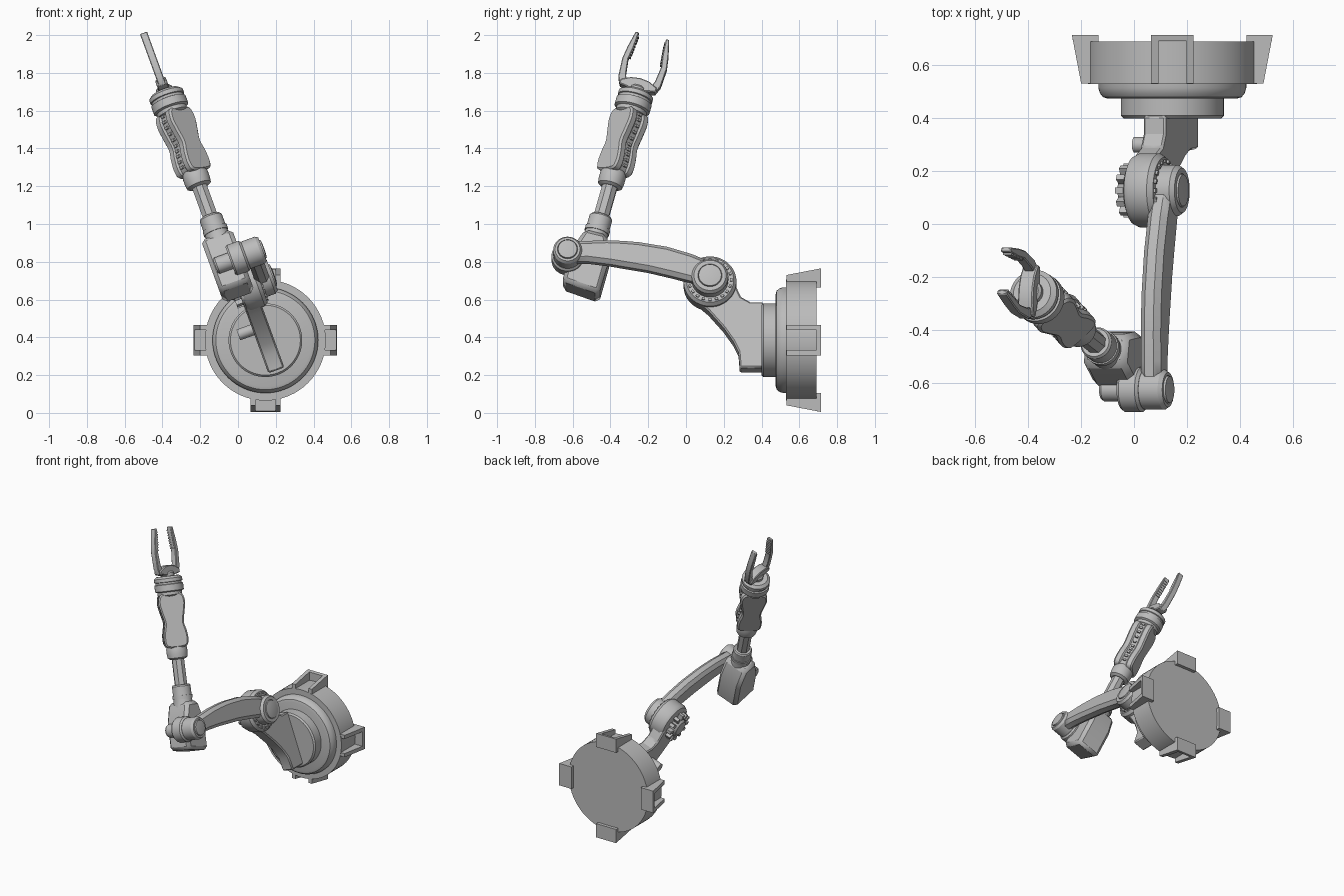
import bpy, bmesh
from math import sin, cos, pi, radians
from mathutils import Matrix, Vector

if "Cube" in bpy.data.objects:
    bpy.data.objects.remove(bpy.data.objects["Cube"])

grey = bpy.data.materials.new("machine grey")
grey.use_nodes = True
grey.diffuse_color = (0.5, 0.5, 0.5, 1)
grey.node_tree.nodes["Principled BSDF"].inputs["Base Color"].default_value = (0.5, 0.5, 0.5, 1)

T = Matrix.Translation


def R(deg, axis):
    return Matrix.Rotation(radians(deg), 4, axis)


# Frames: fixed base, turned arm plane, tilted forearm
BASE = T((0.145, 0, 0.385))
ARM = BASE @ R(-20, 'Y')
FORE = ARM @ T((-0.05, -0.46, 0.672)) @ R(-15, 'X')
BODY = FORE @ R(-45, 'Z')


def finish(name, bm, matrix, bevel=0.0, segments=1):
    bmesh.ops.recalc_face_normals(bm, faces=bm.faces)
    mesh = bpy.data.meshes.new(name)
    bm.to_mesh(mesh)
    bm.free()
    mesh.materials.append(grey)
    ob = bpy.data.objects.new(name, mesh)
    bpy.context.collection.objects.link(ob)
    ob.matrix_world = matrix
    if bevel:
        mod = ob.modifiers.new("edge", 'BEVEL')
        mod.width, mod.segments = bevel, segments
        mod.limit_method, mod.angle_limit = 'ANGLE', radians(35)
    bpy.ops.object.select_all(action='DESELECT')
    ob.select_set(True)
    bpy.context.view_layer.objects.active = ob
    bpy.ops.object.shade_smooth_by_angle(angle=radians(30))
    return ob


def lathe(name, profile, matrix, n=40):
    """Turn (radius, height) points around z and cap both ends."""
    bm = bmesh.new()
    rings = [[bm.verts.new((r * cos(2 * pi * i / n), r * sin(2 * pi * i / n), h))
              for i in range(n)] for r, h in profile]
    for lo, hi in zip(rings, rings[1:]):
        for i in range(n):
            j = (i + 1) % n
            bm.faces.new((lo[i], lo[j], hi[j], hi[i]))
    bm.faces.new(rings[0])
    bm.faces.new(rings[-1])
    return finish(name, bm, matrix)


def prism(name, points, x0, x1, matrix, bevel=0.0, segments=1):
    """Extrude a (y, z) outline along x."""
    bm = bmesh.new()
    a = [bm.verts.new((x0, y, z)) for y, z in points]
    b = [bm.verts.new((x1, y, z)) for y, z in points]
    bm.faces.new(a)
    bm.faces.new(b)
    for i in range(len(a)):
        j = (i + 1) % len(a)
        bm.faces.new((a[i], a[j], b[j], b[i]))
    return finish(name, bm, matrix, bevel, segments)


def studs(name, places, size, matrix):
    bm = bmesh.new()
    for p, rot in places:
        bmesh.ops.create_cube(bm, size=1, matrix=T(p) @ rot @ Matrix.Diagonal((*size, 1)))
    return finish(name, bm, matrix)


def smooth_outline(points, steps=5):
    """Closed Catmull-Rom curve through a few points."""
    out, n = [], len(points)
    for i in range(n):
        p = [Vector(points[(i + k) % n]) for k in (-1, 0, 1, 2)]
        for s in range(steps):
            t = s / steps
            out.append(0.5 * (2 * p[1] + (p[2] - p[0]) * t
                       + (2 * p[0] - 5 * p[1] + 4 * p[2] - p[3]) * t ** 2
                       + (3 * p[1] - p[0] - 3 * p[2] + p[3]) * t ** 3))
    return out


# Wall base
FRONT = BASE @ R(90, 'X')          # height grows toward -y
lathe("base_disc", [(0.32, -0.69), (0.32, -0.53)], FRONT, 64)
lathe("base_ring", [(0.28, -0.54), (0.28, -0.515), (0.274, -0.495), (0.262, -0.48),
                    (0.245, -0.475)], FRONT, 64)
lathe("turntable", [(0.195, -0.48), (0.195, -0.41), (0.185, -0.4)], FRONT, 64)

# Four clamps: two ribs and a back lip each
for i in range(4):
    m = BASE @ R(90 * i, 'Y')
    rib = [(0.532, 0.28), (0.532, 0.345), (0.715, 0.38), (0.715, 0.28)]
    prism("clamp_rib_a", rib, -0.08, -0.053, m)
    prism("clamp_rib_b", rib, 0.053, 0.08, m)
    prism("clamp_lip", [(0.692, 0.28), (0.692, 0.376), (0.715, 0.38), (0.715, 0.28)],
          -0.053, 0.053, m)

# Foot and shoulder
foot = [(0.285, -0.17), (0.41, -0.17), (0.41, 0.2), (0.34, 0.2), (0.29, 0.23), (0.26, 0.3),
        (0.125, 0.4), (0.0, 0.31), (0.01, 0.24), (0.07, 0.195), (0.12, 0.15), (0.2, 0.055),
        (0.25, -0.02), (0.278, -0.08)]
prism("foot", foot, -0.045, 0.045, ARM, 0.008)
lathe("foot_pin", [(0.03, -0.125), (0.03, 0.0)], ARM @ T((0, 0.3, 0.075)) @ R(90, 'Y'), 20)

SHOULDER = ARM @ T((0, 0.127, 0.31)) @ R(90, 'Y')
lathe("shoulder_housing", [(0.11, -0.045), (0.13, -0.035), (0.14, -0.015), (0.14, 0.06),
                           (0.125, 0.08)], SHOULDER, 48)
lathe("shoulder_back_hub", [(0.05, -0.09), (0.06, -0.08), (0.075, -0.04)], SHOULDER, 32)
lathe("shoulder_cap", [(0.085, 0.06), (0.097, 0.075), (0.097, 0.135), (0.085, 0.152), (0.064, 0.152),
                       (0.062, 0.146), (0.06, 0.158), (0.03, 0.163)], SHOULDER, 40)


def circle_places(n, r, h):
    return [((r * cos(2 * pi * i / n), r * sin(2 * pi * i / n), h), R(360 * i / n, 'Z'))
            for i in range(n)]


studs("shoulder_teeth", circle_places(12, 0.085, -0.055), (0.035, 0.022, 0.05), SHOULDER)
studs("shoulder_bolts", circle_places(20, 0.112, 0.082), (0.012, 0.016, 0.014), SHOULDER)

# Curved upper arm
upper = [(-0.62, 0.515), (-0.52, 0.518), (-0.42, 0.522), (-0.33, 0.518), (-0.25, 0.511),
         (-0.1, 0.485), (0.03, 0.444), (0.13, 0.4), (0.13, 0.23), (0.05, 0.285),
         (-0.08, 0.32), (-0.2, 0.35), (-0.4, 0.386), (-0.52, 0.402), (-0.62, 0.4)]
prism("upper_arm", upper, 0.055, 0.135, ARM, 0.022)

# Elbow joint
ELBOW = ARM @ T((0, -0.627, 0.458)) @ R(90, 'Y')
lathe("elbow_cap", [(0.07, 0.05), (0.076, 0.06), (0.076, 0.135), (0.066, 0.15), (0.054, 0.15),
                    (0.052, 0.145), (0.05, 0.157), (0.025, 0.16)], ELBOW, 36)
lathe("elbow_housing", [(0.078, -0.03), (0.085, -0.02), (0.085, 0.045), (0.075, 0.056)], ELBOW, 36)
lathe("elbow_pin", [(0.038, -0.115), (0.045, -0.105), (0.045, 0.0)], ELBOW, 28)

# Forearm bracket, neck and bar
bracket = [(-0.1, -0.385), (0.108, -0.405), (0.108, -0.2), (0.062, -0.07), (-0.058, -0.07),
           (-0.1, -0.2)]
prism("elbow_bracket", bracket, -0.09, 0.085, FORE, 0.022)
lathe("forearm_neck", [(0.07, -0.11), (0.062, -0.06), (0.062, 0.035), (0.055, 0.045)], FORE, 32)
lathe("neck_band", [(0.067, -0.05), (0.067, -0.025)], FORE, 32)
lathe("forearm_bar", [(0.043, 0.0), (0.043, 0.25)], FORE @ R(22.5, 'Z'), 8)
lathe("forearm_collar", [(0.05, 0.215), (0.066, 0.225), (0.07, 0.25), (0.07, 0.285),
                         (0.06, 0.32)], FORE, 32)

# Hand body: two waisted shells on a narrower core
half = [(0.055, 0.295), (0.08, 0.335), (0.076, 0.4), (0.064, 0.46), (0.078, 0.53),
        (0.088, 0.6), (0.06, 0.655)]
shell = smooth_outline(half + [(-y, z) for y, z in reversed(half)], 4)
core = [(p[0] * 0.88, p[1]) for p in shell]
prism("hand_core", core, -0.025, 0.025, BODY)
prism("hand_shell_a", shell, 0.018, 0.068, BODY, 0.01)
prism("hand_shell_b", shell, -0.068, -0.018, BODY, 0.01)
rows = [((0, s * y * 0.9, z), Matrix()) for s in (-1, 1)
        for y, z in shell[4:24:2] if y > 0.05]
studs("hand_seam_bolts", rows, (0.02, 0.018, 0.014), BODY)

# Wrist
lathe("wrist_ring", [(0.06, 0.63), (0.082, 0.645), (0.082, 0.665), (0.096, 0.672), (0.096, 0.715),
                     (0.088, 0.718), (0.088, 0.73), (0.094, 0.733), (0.094, 0.755),
                     (0.075, 0.77), (0.045, 0.77)], FORE, 40)
lathe("palm_stem", [(0.045, 0.76), (0.045, 0.79), (0.036, 0.8)], FORE, 24)

# Gripper
palm = [(-0.1, 0.785), (-0.04, 0.775), (0.04, 0.775), (0.1, 0.785), (0.1, 0.81),
        (0.05, 0.835), (0, 0.842), (-0.05, 0.835), (-0.1, 0.81)]
prism("palm", palm, -0.03, 0.03, FORE, 0.005)
finger = [(0.06, 0.79), (0.098, 0.785), (0.116, 0.825), (0.122, 0.93), (0.112, 1.0),
          (0.092, 1.092), (0.074, 1.092), (0.08, 1.0), (0.09, 0.935), (0.08, 0.85)]
for name, turn in (("front_finger", 0), ("back_finger", 180)):
    m = FORE @ R(turn, 'Z')
    prism(name, finger, -0.02, 0.02, m, 0.004)
    teeth = [((0, 0.087 - 0.0016 * i, 0.95 + 0.017 * i), R(8, 'X')) for i in range(8)]
    studs(name + "_teeth", teeth, (0.034, 0.014, 0.009), m)
